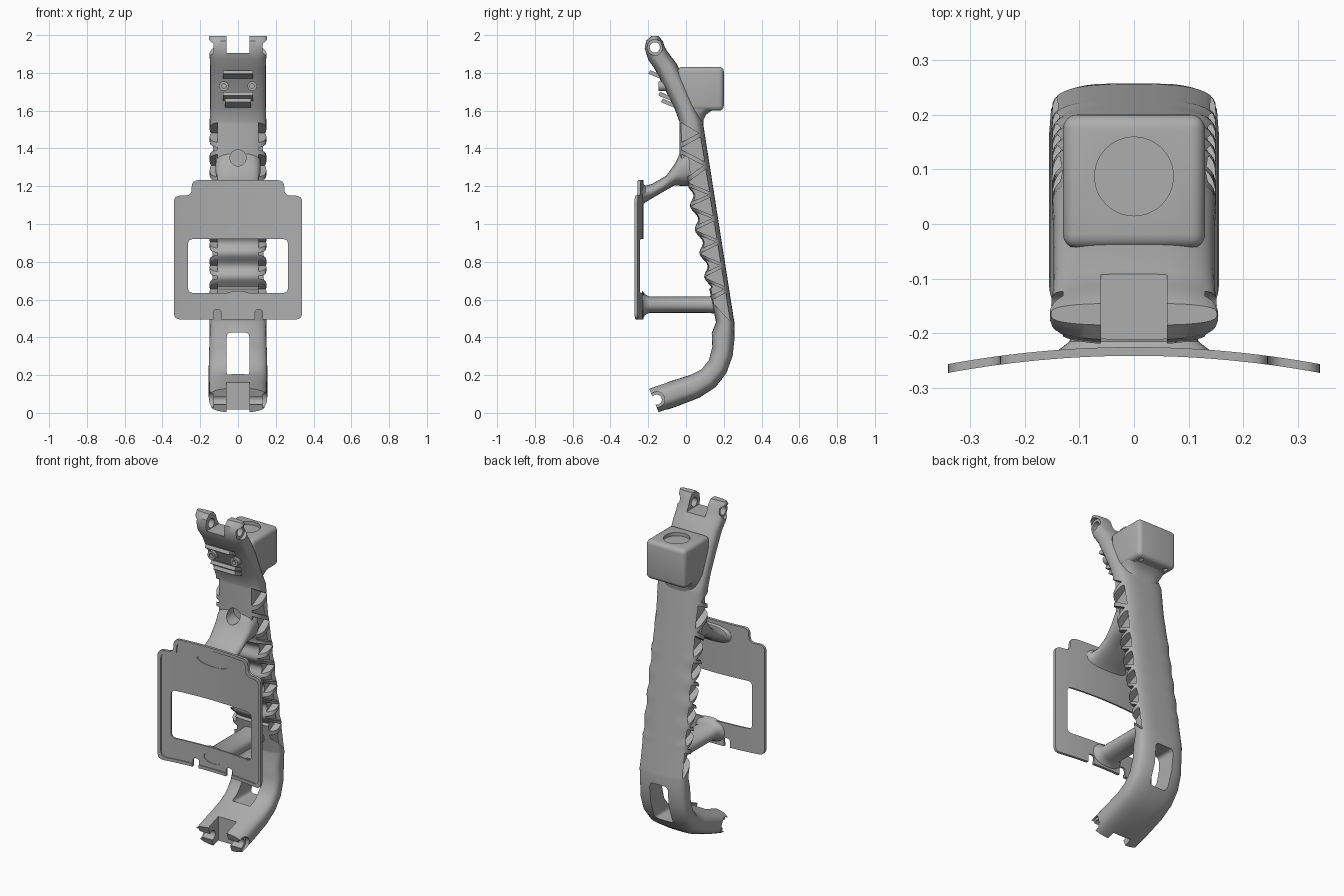
import bpy, bmesh
from math import sin, cos, pi, copysign
from mathutils import Vector

if "Cube" in bpy.data.objects:
    bpy.data.objects.remove(bpy.data.objects["Cube"])

grey = bpy.data.materials.new("matte_grey")
grey.use_nodes = True
COLOUR = (0.42, 0.42, 0.42, 1)
grey.diffuse_color = COLOUR
grey.node_tree.nodes["Principled BSDF"].inputs["Base Color"].default_value = COLOUR


def finish(bm, name):
    bmesh.ops.recalc_face_normals(bm, faces=bm.faces)
    mesh = bpy.data.meshes.new(name)
    bm.to_mesh(mesh)
    bm.free()
    mesh.materials.append(grey)
    ob = bpy.data.objects.new(name, mesh)
    bpy.context.collection.objects.link(ob)
    return ob


def skin(bm, rings):
    """Join closed rings of points and cap both ends."""
    loops = [[bm.verts.new(p) for p in r] for r in rings]
    for a, b in zip(loops, loops[1:]):
        for i in range(len(a)):
            j = (i + 1) % len(a)
            bm.faces.new((a[i], a[j], b[j], b[i]))
    bm.faces.new(loops[0])
    bm.faces.new(loops[-1])


def loft(name, stations, power):
    """Superellipse tube; a station is front y, z, back y, z, half width."""
    rings = []
    for fy, fz, by, bz, w in stations:
        mid, half = Vector((0, (fy + by) / 2, (fz + bz) / 2)), Vector((0, (by - fy) / 2, (bz - fz) / 2))
        ring = []
        for k in range(40):
            c, s = cos(k * pi / 20), sin(k * pi / 20)
            u, v = (copysign(abs(t) ** (2 / power), t) for t in (c, s))
            ring.append(mid + half * v + Vector((u * w, 0, 0)))
        rings.append(ring)
    bm = bmesh.new()
    skin(bm, rings)
    return finish(bm, name)


def prisms(name, items):
    """Extruded outlines: (points, axis, low, high)."""
    bm = bmesh.new()
    for pts, axis, lo, hi in items:
        def place(u, v, t):
            return {"x": (t, u, v), "y": (u, t, v), "z": (u, v, t)}[axis]
        skin(bm, [[place(u, v, t) for u, v in pts] for t in (lo, hi)])
    return finish(bm, name)


def ellipse(u, v, ru, rv=None, n=32):
    rv = rv or ru
    return [(u + ru * cos(2 * pi * k / n), v + rv * sin(2 * pi * k / n)) for k in range(n)]


def rect(u0, u1, v0, v1):
    return [(u0, v0), (u1, v0), (u1, v1), (u0, v1)]


def rounded(pts, r):
    """Round every corner of an outline."""
    out = []
    for i, p in enumerate(pts):
        p, a, b = Vector(p), Vector(pts[i - 1]), Vector(pts[(i + 1) % len(pts)])
        s, e = p + (a - p).normalized() * r, p + (b - p).normalized() * r
        for k in range(7):
            t = k / 6
            out.append(tuple(s * (1 - t) ** 2 + p * 2 * t * (1 - t) + e * t * t))
    return out


def combine(ob, cutter, op="DIFFERENCE", keep=False):
    mod = ob.modifiers.new("cut", "BOOLEAN")
    mod.object, mod.operation, mod.solver = cutter, op, "EXACT"
    bpy.context.view_layer.objects.active = ob
    bpy.ops.object.modifier_apply(modifier=mod.name)
    if not keep:
        bpy.data.objects.remove(cutter)


def smooth(ob, angle=0.6):
    bpy.ops.object.select_all(action="DESELECT")
    ob.select_set(True)
    bpy.context.view_layer.objects.active = ob
    bpy.ops.object.shade_smooth_by_angle(angle=angle)


# Side profile of the grip: sloping back, finger waves along the front
PITCH, FIRST = 0.125, 0.655


def back_y(z):
    return 0.08 + (1.6 - z) * 0.157


def front_y(z):
    if z > 1.2:
        return max(-0.035, 0.015 - (z - 1.2) * 0.35)
    y = 0.015 + (1.2 - z) * 0.2
    if z > FIRST:
        y += 0.015 * cos(2 * pi * (z - FIRST) / PITCH)
    return y


# Spine: foot, bend, grip and leaning neck in one tube
foot = [(-0.195, 0.13, -0.145, 0.003, 0.155), (-0.09, 0.165, -0.06, 0.03, 0.155),
        (0.02, 0.2, 0.07, 0.08, 0.155), (0.08, 0.23, 0.155, 0.135, 0.155),
        (0.12, 0.28, 0.215, 0.21, 0.155), (0.138, 0.35, 0.248, 0.3, 0.153),
        (0.135, 0.42, 0.258, 0.39, 0.15)]
grip = [(front_y(z), z, back_y(z), z, 0.15) for z in (0.48 + 0.0125 * k for k in range(86))]
neck = [(-0.06, 1.61, 0.045, 1.64, 0.147), (-0.115, 1.72, 0.0, 1.75, 0.147),
        (-0.165, 1.82, -0.05, 1.85, 0.147), (-0.2, 1.87, -0.085, 1.895, 0.15),
        (-0.22, 1.93, -0.11, 1.935, 0.155), (-0.212, 1.97, -0.122, 1.968, 0.155),
        (-0.185, 1.995, -0.145, 1.995, 0.152)]
spine = loft("spine_grip", foot + grip + neck, 3)

# Triangular truss pockets on both flanks, open to the front waves
nodes = [0.46, 0.6] + [FIRST + PITCH / 2 * k for k in range(10)] + [1.31, 1.4, 1.48, 1.57]
points = [(front_y(z) - 0.02, z) if i % 2 else (back_y(z) - 0.014, z) for i, z in enumerate(nodes)]
pockets = []
for tri in zip(points, points[1:], points[2:]):
    cy, cz = sum(p[0] for p in tri) / 3, sum(p[1] for p in tri) / 3
    shrunk = [(cy + (y - cy) * 0.8, cz + (z - cz) * 0.76) for y, z in tri]
    pockets += [(shrunk, "x", s * 0.108, s * 0.25) for s in (-1, 1)]
combine(spine, prisms("pocket_cutter", pockets))

# Slot through the lower bend, fork slots at both ends
slot = rounded(rect(-0.06, 0.06, 0.19, 0.425), 0.025)
combine(spine, prisms("slot_cutter", [
    (slot, "y", 0.03, 0.4),
    (rect(-0.25, -0.1, -0.05, 0.2), "x", -0.06, 0.06),
    (rect(-0.3, -0.09, 1.905, 2.1), "x", -0.06, 0.06)]))

# Pin holes with wider outer seats
pins = [(-0.155, 0.07), (-0.165, 1.935)]
combine(spine, prisms("pin_cutter", [(ellipse(y, z, 0.027), "x", -0.3, 0.3) for y, z in pins]))
combine(spine, prisms("seat_cutter", [(ellipse(y, z, 0.042), "x", s * 0.13, s * 0.3)
                                      for y, z in pins for s in (-1, 1)]))

# Upper and lower arms carrying the panel
upper_arm = loft("upper_arm", [
    (-0.232, 1.1, -0.232, 1.215, 0.14), (-0.215, 1.115, -0.215, 1.203, 0.118),
    (-0.19, 1.13, -0.18, 1.212, 0.108), (-0.13, 1.165, -0.105, 1.255, 0.108),
    (-0.06, 1.205, -0.058, 1.32, 0.113), (-0.01, 1.2, -0.03, 1.385, 0.12),
    (0.03, 1.2, 0.01, 1.42, 0.12)], 2.5)
lower_arm = loft("lower_arm", [
    (-0.232, 0.5, -0.232, 0.645, 0.1), (-0.215, 0.518, -0.215, 0.627, 0.08),
    (-0.195, 0.53, -0.195, 0.616, 0.07), (0.1, 0.53, 0.1, 0.616, 0.07),
    (0.17, 0.525, 0.17, 0.62, 0.075)], 2.3)
access = prisms("access_cutter", [(ellipse(0, 1.35, 0.043), "y", -0.2, 0.02)])
combine(upper_arm, access, keep=True)
combine(spine, access)


# Curved front panel with stepped top, window, notches and rim
def panel_outline(inset):
    x, step = 0.34 - inset, 0.245 - inset
    low, mid, top = 0.495 + inset, 1.15 - inset, 1.232 - inset
    return rounded([(-x, low), (x, low), (x, mid), (step, mid), (step, top),
                    (-step, top), (-step, mid), (-x, mid)], 0.036)


def arc_slab(name, y, depth):
    xs = [-0.4 + 0.8 * k / 32 for k in range(33)]
    bow = [(x, y - 0.27 * x * x) for x in xs]
    return prisms(name, [(bow + [(x, v - depth) for x, v in reversed(bow)], "z", 0.3, 1.5)])


def panel_cut(ob, outlines, op="DIFFERENCE"):
    combine(ob, prisms("panel_cutter", [(o, "y", -0.5, 0) for o in outlines]), op)


notches = [rounded(rect(s * 0.11 - 0.02, s * 0.11 + 0.02, 0.4, 0.547), 0.018) for s in (-1, 1)]
panel = arc_slab("front_panel", -0.225, 0.01)
panel_cut(panel, [panel_outline(0)], "INTERSECT")
panel_cut(panel, [rounded(rect(-0.265, 0.265, 0.635, 0.92), 0.03),
                  ellipse(0, 1.15, 0.103, 0.031), ellipse(0, 0.573, 0.06, 0.031)] + notches)
rim = arc_slab("panel_rim", -0.234, 0.007)
panel_cut(rim, [panel_outline(0)], "INTERSECT")
panel_cut(rim, [panel_outline(0.018)])
panel_cut(rim, notches)

# Housing behind the neck with a round recess and bottom screw holes
housing = prisms("rear_housing", [(rect(-0.13, 0.13, -0.045, 0.2), "z", 1.6, 1.832)])
bevel = housing.modifiers.new("bevel", "BEVEL")
bevel.width, bevel.segments = 0.026, 4
bpy.context.view_layer.objects.active = housing
bpy.ops.object.modifier_apply(modifier="bevel")
combine(housing, prisms("recess_cutter", [(ellipse(0, 0.087, 0.072, n=48), "z", 1.812, 1.9)] + [
    (ellipse(s * 0.085, 0.16, 0.014), "z", 1.5, 1.615) for s in (-1, 1)]))
flare = loft("housing_flare", [(-0.03, 1.5, 0.09, 1.5, 0.1), (-0.03, 1.55, 0.093, 1.55, 0.11),
                               (-0.035, 1.58, 0.108, 1.58, 0.118),
                               (-0.04, 1.6, 0.135, 1.6, 0.124), (-0.04, 1.615, 0.17, 1.615, 0.126)], 3.5)

# Clip bars and screw bosses on the neck front
clips = prisms("neck_clips", [
    (rounded([(y - 0.035, z + 0.01), (y + 0.04, z - 0.02), (y + 0.04, z), (y - 0.025, z + 0.03)], 0.005),
     "x", -w, w) for y, z, w in [(-0.165, 1.785, 0.08), (-0.112, 1.67, 0.08), (-0.098, 1.635, 0.07)]])
bosses = prisms("screw_bosses", [(ellipse(s * 0.075, 1.73, 0.025), "y", -0.145, -0.08) for s in (-1, 1)])
combine(bosses, prisms("boss_cutter", [(ellipse(s * 0.075, 1.73, 0.012), "y", -0.2, -0.125)
                                       for s in (-1, 1)]))

for ob in (spine, upper_arm, lower_arm, panel, rim, housing, flare, clips, bosses):
    smooth(ob)
